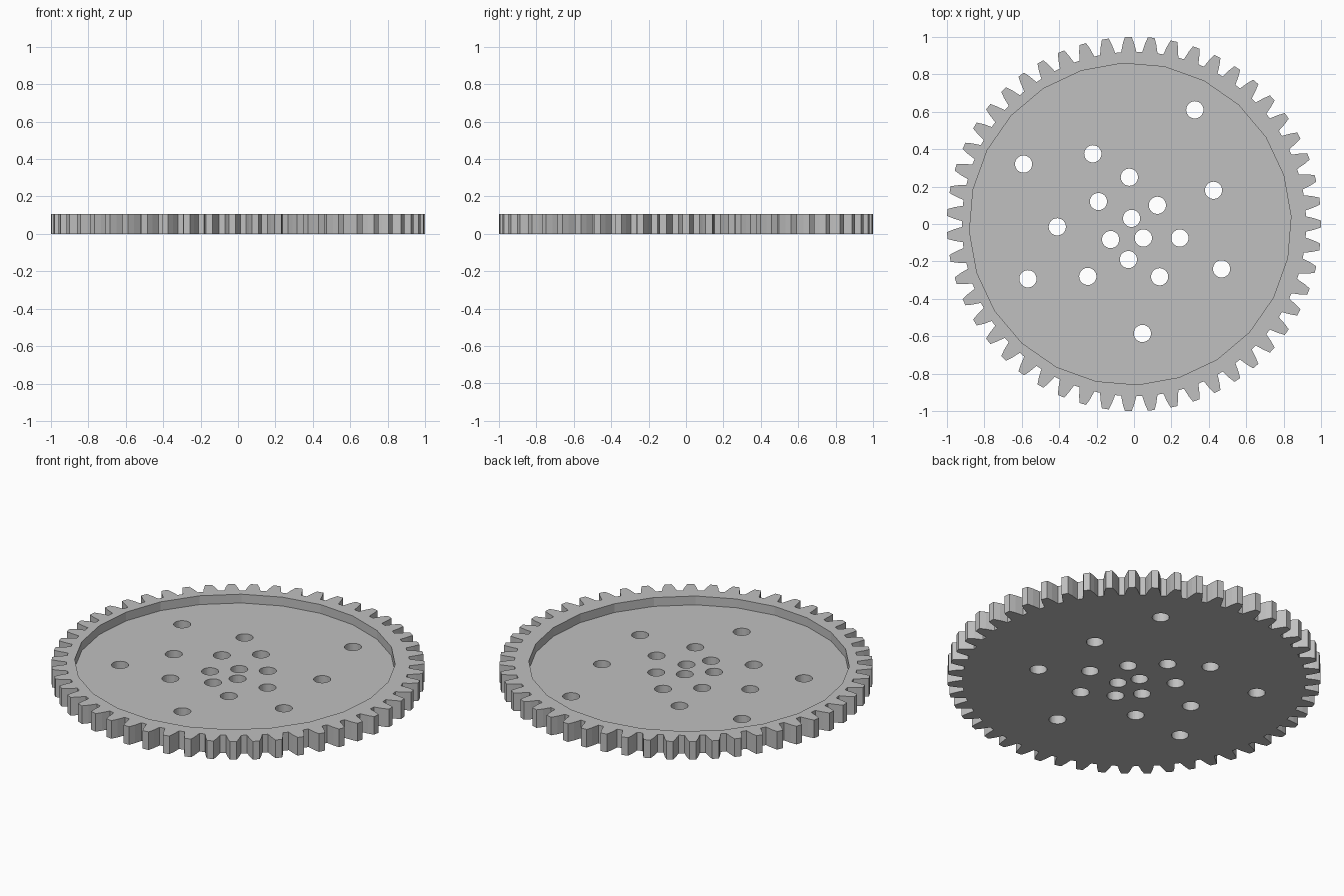
import bpy, bmesh
from math import cos, sin, radians, tau

cube = bpy.data.objects.get("Cube")
if cube:
    bpy.data.objects.remove(cube)

TEETH = 51
HEIGHT = 0.107
FLOOR = 0.055
HOLE_RADIUS = 0.046

grey = bpy.data.materials.new("plain grey")
grey.use_nodes = True
grey.diffuse_color = (0.53, 0.53, 0.53, 1)
grey.node_tree.nodes["Principled BSDF"].inputs["Base Color"].default_value = (0.53, 0.53, 0.53, 1)


def polar(radius, angle, centre=(0, 0)):
    return (centre[0] + radius * cos(angle), centre[1] + radius * sin(angle))


def circle(radius, sides, centre=(0, 0), turn=0):
    return [polar(radius, turn + tau * i / sides, centre) for i in range(sides)]


def prisms(name, outlines, bottom, top):
    """Extrude closed outlines from bottom to top as one object."""
    bm = bmesh.new()
    for outline in outlines:
        base = bm.faces.new([bm.verts.new((x, y, bottom)) for x, y in outline])
        result = bmesh.ops.extrude_face_region(bm, geom=[base], use_keep_orig=True)
        moved = [v for v in result["geom"] if isinstance(v, bmesh.types.BMVert)]
        bmesh.ops.translate(bm, verts=moved, vec=(0, 0, top - bottom))
    bmesh.ops.recalc_face_normals(bm, faces=bm.faces)
    mesh = bpy.data.meshes.new(name)
    bm.to_mesh(mesh)
    bm.free()
    mesh.materials.append(grey)
    obj = bpy.data.objects.new(name, mesh)
    bpy.context.collection.objects.link(obj)
    return obj


def cut(target, cutter):
    """Subtract the cutter, bake the result and discard the cutter."""
    cutter.hide_render = True
    mod = target.modifiers.new("cut", "BOOLEAN")
    mod.operation = "DIFFERENCE"
    mod.solver = "EXACT"
    mod.object = cutter
    bpy.context.view_layer.update()
    graph = bpy.context.evaluated_depsgraph_get()
    baked = bpy.data.meshes.new_from_object(target.evaluated_get(graph))
    target.modifiers.clear()
    target.data = baked
    bpy.data.objects.remove(cutter)


# Toothed disc: half a tooth as (radius, half angle in degrees), mirrored
half_tooth = [(0.92, 2.55), (0.965, 1.8), (1.0, 1.05)]
tooth = [(r, -a) for r, a in half_tooth] + [(r, a) for r, a in reversed(half_tooth)]
outline = [polar(r, tau * i / TEETH + radians(a)) for i in range(TEETH) for r, a in tooth]
gear = prisms("gear_wheel", [outline], 0, HEIGHT)

# Shallow round recess in the upper face
recess = circle(0.86, 24, (-0.02, 0), radians(2.7))
cut(gear, prisms("recess_cutter", [recess], FLOOR, HEIGHT + 0.1))

# Scattered through holes
holes = [
    (0.325, 0.61), (-0.59, 0.32), (-0.22, 0.375), (-0.025, 0.25), (0.425, 0.18), (-0.19, 0.12),
    (0.125, 0.10), (-0.013, 0.03), (-0.41, -0.015), (-0.125, -0.083), (0.05, -0.075),
    (0.245, -0.075), (-0.03, -0.19), (-0.247, -0.28), (0.137, -0.282), (0.468, -0.24),
    (-0.567, -0.293), (0.045, -0.585),
]
cut(gear, prisms("hole_cutter", [circle(HOLE_RADIUS, 32, c) for c in holes], -0.1, HEIGHT + 0.1))
gear.name = "gear_wheel"
